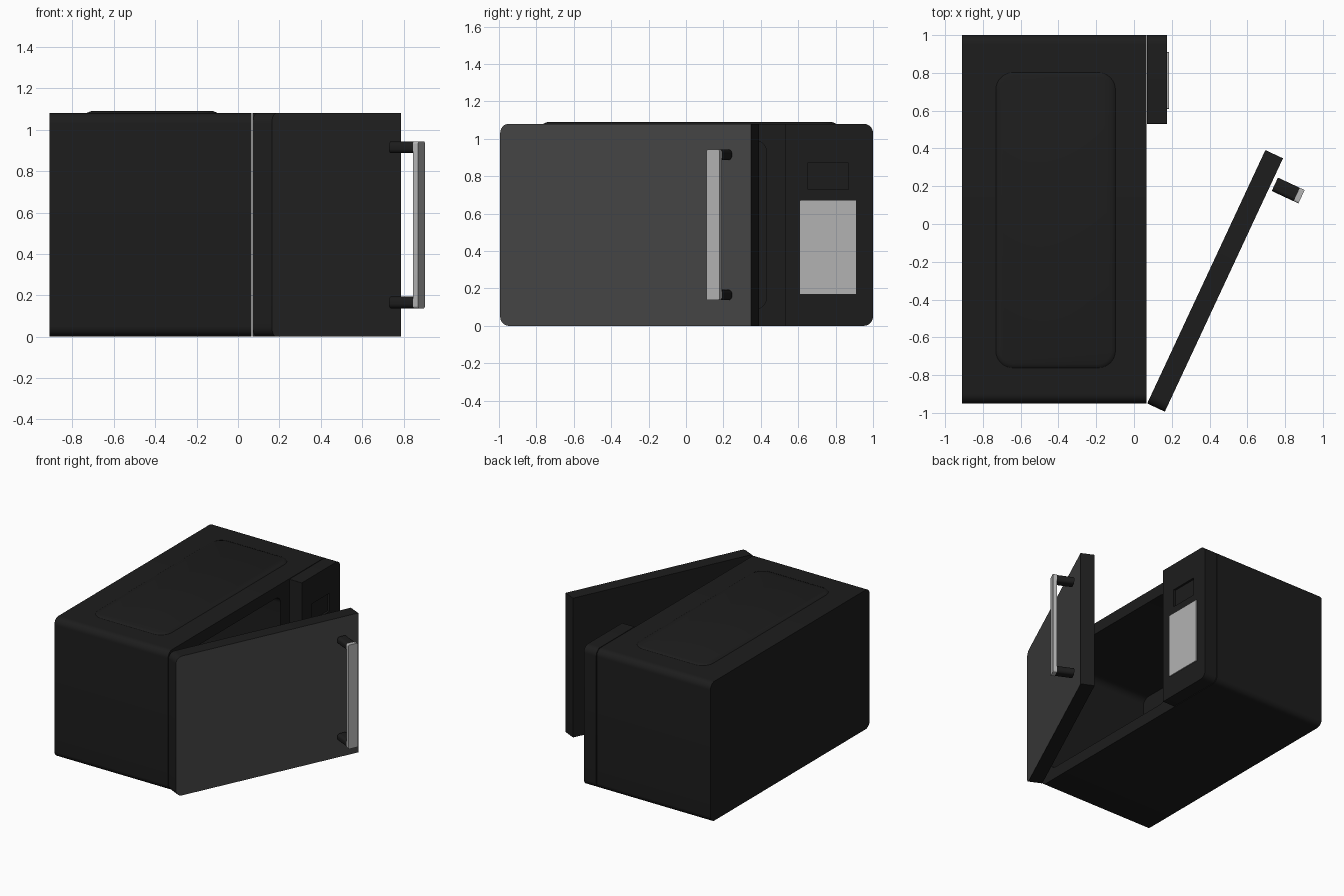
import bpy, bmesh, math
from mathutils import Matrix

if "Cube" in bpy.data.objects:
    bpy.data.objects.remove(bpy.data.objects["Cube"])


def material(name, v):
    m = bpy.data.materials.new(name)
    m.diffuse_color = (v, v, v, 1)
    m.use_nodes = True
    m.node_tree.nodes["Principled BSDF"].inputs["Base Color"].default_value = m.diffuse_color
    return m


BLACK = material("black_enamel", 0.012)
GLASS = material("dark_glass", 0.06)
LIGHT = material("light_metal", 0.45)


def rounded_rect(u0, u1, v0, v1, radii, seg=8):
    """Outline with radii for corners (u1,v0), (u1,v1), (u0,v1), (u0,v0)."""
    corners = [(u1, v0, -1, 1), (u1, v1, -1, -1), (u0, v1, 1, -1), (u0, v0, 1, 1)]
    pts = []
    for i, ((u, v, su, sv), r) in enumerate(zip(corners, radii)):
        for k in range(seg + 1):
            a = math.radians(-90 + 90 * i + 90 * k / seg)
            pts.append((u + su * r + r * math.cos(a), v + sv * r + r * math.sin(a)))
    return pts


def loft(name, rings, mat, axis="x", matrix=None, cap_mat=None):
    """Skin rings of (offset, outline) in order and cap both ends."""
    bm = bmesh.new()
    loops = []
    for w, pts in rings:
        loops.append([bm.verts.new((w, u, v) if axis == "x" else (u, v, w)) for u, v in pts])
    n = len(loops[0])
    for a, b in zip(loops, loops[1:]):
        for i in range(n):
            j = (i + 1) % n
            bm.faces.new((a[i], a[j], b[j], b[i]))
    bm.faces.new(loops[0])
    end = bm.faces.new(loops[-1])
    if cap_mat:
        end.material_index = 1
    bmesh.ops.recalc_face_normals(bm, faces=bm.faces)
    me = bpy.data.meshes.new(name)
    bm.to_mesh(me)
    bm.free()
    ob = bpy.data.objects.new(name, me)
    bpy.context.collection.objects.link(ob)
    me.materials.append(mat)
    if cap_mat:
        me.materials.append(cap_mat)
    if matrix:
        ob.matrix_world = matrix
    bpy.ops.object.select_all(action="DESELECT")
    ob.select_set(True)
    bpy.context.view_layer.objects.active = ob
    bpy.ops.object.shade_smooth_by_angle(angle=math.radians(30))
    return ob


S = 0.002  # nearly sharp corner

# Oven body: rounded shell with an open cooking cavity facing +x
outer = rounded_rect(-0.95, 1.0, 0, 1.08, [0.05] * 4)
cavity = rounded_rect(-0.85, 0.43, 0.09, 0.99, [0.06] * 4)
loft("oven_body", [(-0.91, outer), (0.065, outer), (0.065, cavity), (-0.80, cavity)], BLACK)

# Slightly raised area on the roof
loft("top_panel", [(1.07, rounded_rect(-0.74, -0.09, -0.77, 0.81, [0.1] * 4)),
                   (1.082, rounded_rect(-0.73, -0.10, -0.76, 0.80, [0.09] * 4)),
                   (1.09, rounded_rect(-0.71, -0.12, -0.74, 0.78, [0.07] * 4))],
     BLACK, axis="z")

# Control panel with a recessed window, and the keypad below it
panel = rounded_rect(0.53, 1.0, 0, 1.08, [0.05, 0.05, S, S])
window = rounded_rect(0.65, 0.87, 0.73, 0.87, [S] * 4)
loft("control_panel", [(0.07, panel), (0.176, panel), (0.176, window), (0.16, window)], BLACK)
keypad = rounded_rect(0.61, 0.91, 0.17, 0.67, [0.004] * 4)
loft("keypad", [(0.17, keypad), (0.184, keypad)], LIGHT)

# Door, swung open about its hinge
hinge = Matrix.Translation((0.07, -0.95, 0)) @ Matrix.Rotation(math.radians(-25), 4, "Z")
door = rounded_rect(0, 1.48, 0, 1.08, [S, S, 0.05, 0.05])
loft("door", [(0, door), (0.103, door)], BLACK, matrix=hinge, cap_mat=GLASS)

# Door handle: two stubby posts and an upright bar
for label, z in (("lower", 0.165), ("upper", 0.915)):
    post = rounded_rect(1.298, 1.376, z - 0.028, z + 0.028, [0.022] * 4)
    loft(label + "_handle_post", [(0.122, post), (0.25, post)], BLACK, matrix=hinge)
bar = rounded_rect(1.298, 1.376, 0.137, 0.943, [0.012] * 4)
loft("handle_bar", [(0.25, bar), (0.278, bar)], LIGHT, matrix=hinge)
